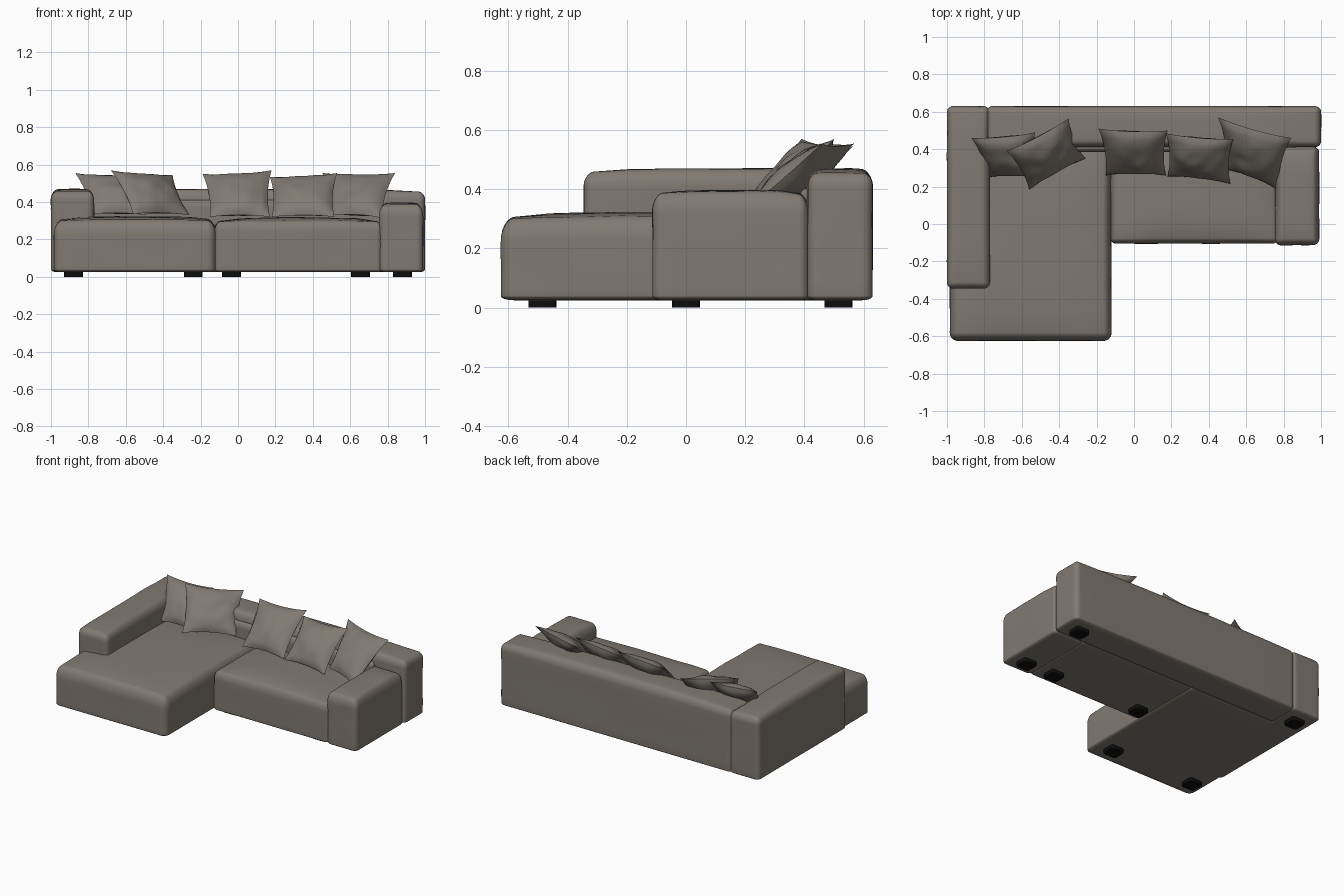
import bpy, bmesh
from mathutils import Vector, noise

cube = bpy.data.objects.get("Cube")
if cube:
    bpy.data.objects.remove(cube, do_unlink=True)


def make_material(name, color):
    mat = bpy.data.materials.new(name)
    mat.use_nodes = True
    mat.diffuse_color = (*color, 1)
    mat.node_tree.nodes["Principled BSDF"].inputs["Base Color"].default_value = (*color, 1)
    return mat


FABRIC = make_material("warm grey fabric", (0.22, 0.195, 0.17))
BLACK = make_material("black plastic", (0.004, 0.004, 0.004))


def finish(bm, name, mat):
    bmesh.ops.recalc_face_normals(bm, faces=bm.faces)
    mesh = bpy.data.meshes.new(name)
    bm.to_mesh(mesh)
    bm.free()
    mesh.materials.append(mat)
    obj = bpy.data.objects.new(name, mesh)
    bpy.context.collection.objects.link(obj)
    bpy.ops.object.select_all(action="DESELECT")
    obj.select_set(True)
    bpy.context.view_layer.objects.active = obj
    bpy.ops.object.shade_smooth_by_angle(angle=1.0)
    return obj


def spread(t, low, high, r_low, r_high, corner=0.3):
    """Map 0..1 to low..high, spending extra samples on the rounded ends."""
    if t < corner:
        return low + r_low * t / corner
    if t > 1 - corner:
        return high - r_high * (1 - t) / corner
    a, b = low + r_low, high - r_high
    return a + (b - a) * (t - corner) / (1 - 2 * corner)


def soft_box(name, low, high, side=0.035, top=0.05, bottom=0.015, puff=0.015, wrinkle=0.004):
    """Upholstered block with rounded edges, a domed top and faint creases."""
    r_low, r_high = (side, side, bottom), (side, side, top)
    bm = bmesh.new()
    bmesh.ops.create_cube(bm, size=1)
    bmesh.ops.subdivide_edges(bm, edges=bm.edges[:], cuts=19, use_grid_fill=True)
    for v in bm.verts:
        t = v.co + Vector((0.5, 0.5, 0.5))
        core, offset, radius = Vector(), Vector(), Vector()
        for i in range(3):
            p = spread(t[i], low[i], high[i], r_low[i], r_high[i])
            core[i] = min(max(p, low[i] + r_low[i]), high[i] - r_high[i])
            radius[i] = r_low[i] if t[i] < 0.5 else r_high[i]
            offset[i] = (p - core[i]) / radius[i]
        if offset.length > 0:
            offset.normalize()
        co = core + offset * radius
        u, w = ((co[i] - low[i]) / (high[i] - low[i]) * 2 - 1 for i in (0, 1))
        height = (co.z - low[2]) / (high[2] - low[2])
        co.z += puff * height * (1 - u ** 4) * (1 - w ** 4)
        co += offset * wrinkle * height * noise.noise(co * 7)
        v.co = co
    return finish(bm, name, FABRIC)


def pillow(name, top_left, top_right, bottom_left, bottom_right, plump=0.055, n=18):
    """Square cushion stretched between four pointed corners."""
    tl, tr, bl, br = map(Vector, (top_left, top_right, bottom_left, bottom_right))
    normal = (tr - tl + br - bl).cross(tl - bl + tr - br).normalized()
    bm = bmesh.new()
    for face_side in (1, -1):
        grid = bmesh.ops.create_grid(bm, x_segments=n, y_segments=n, size=1)
        for v in grid["verts"]:
            u, w = v.co.x, v.co.y
            # Edges curve in between the corners
            a = (1 + u * (1 - 0.09 * (1 - w * w))) / 2
            b = (1 + w * (1 - 0.09 * (1 - u * u))) / 2
            fill = max(0, (1 - u * u) * (1 - w * w)) ** 0.6
            co = bl.lerp(br, a).lerp(tl.lerp(tr, a), b)
            crease = 1 + 0.25 * noise.noise(co * 12)
            v.co = co + normal * face_side * plump * fill * crease
    bmesh.ops.remove_doubles(bm, verts=bm.verts, dist=0.0005)
    return finish(bm, name, FABRIC)


def foot(name, x, y):
    bm = bmesh.new()
    bmesh.ops.create_cube(bm, size=1)
    for v in bm.verts:
        v.co = Vector((x, y, 0.02)) + v.co * Vector((0.1, 0.095, 0.04))
    upright = [e for e in bm.edges if abs(e.verts[0].co.z - e.verts[1].co.z) > 0.01]
    bmesh.ops.bevel(bm, geom=upright, offset=0.015, segments=3, affect="EDGES", profile=0.5)
    return finish(bm, name, BLACK)


# Seats
soft_box("chaise_seat", (-0.985, -0.625, 0.025), (-0.12, 0.43, 0.3), side=0.045, top=0.075, puff=0.022)
soft_box("main_seat", (-0.125, -0.105, 0.025), (0.77, 0.43, 0.292), side=0.03, puff=0.025)

# Arms and backrest
soft_box("long_arm", (-1, -0.345, 0.025), (-0.77, 0.63, 0.455), top=0.045)
soft_box("short_arm", (0.755, -0.113, 0.025), (0.99, 0.415, 0.38), top=0.06, puff=0.017)
soft_box("backrest", (-0.79, 0.41, 0.025), (1, 0.63, 0.455), top=0.045)
soft_box("backrest_fold", (-0.78, 0.385, 0.27), (0.77, 0.46, 0.4), side=0.02, top=0.03, puff=0.01)

# Loose pillows: top left, top right, bottom left, bottom right
pillow("corner_pillow", (-0.87, 0.46, 0.555), (-0.53, 0.49, 0.54), (-0.78, 0.25, 0.335), (-0.49, 0.25, 0.33))
pillow("turned_pillow", (-0.68, 0.39, 0.57), (-0.35, 0.565, 0.545), (-0.56, 0.185, 0.335), (-0.26, 0.35, 0.33))
pillow("middle_pillow", (-0.19, 0.51, 0.55), (0.18, 0.5, 0.57), (-0.15, 0.26, 0.32), (0.17, 0.26, 0.32))
pillow("centre_right_pillow", (0.17, 0.485, 0.535), (0.53, 0.455, 0.555), (0.18, 0.255, 0.32), (0.515, 0.215, 0.32))
pillow("arm_pillow", (0.45, 0.57, 0.555), (0.84, 0.46, 0.555), (0.5, 0.29, 0.33), (0.765, 0.185, 0.315))

# Feet
for i, (x, y) in enumerate([(-0.88, -0.485), (-0.24, -0.485), (-0.035, 0), (0.655, 0),
                            (0.88, 0), (0.88, 0.515), (-0.88, 0.515)]):
    foot(f"foot_{i + 1}", x, y)
